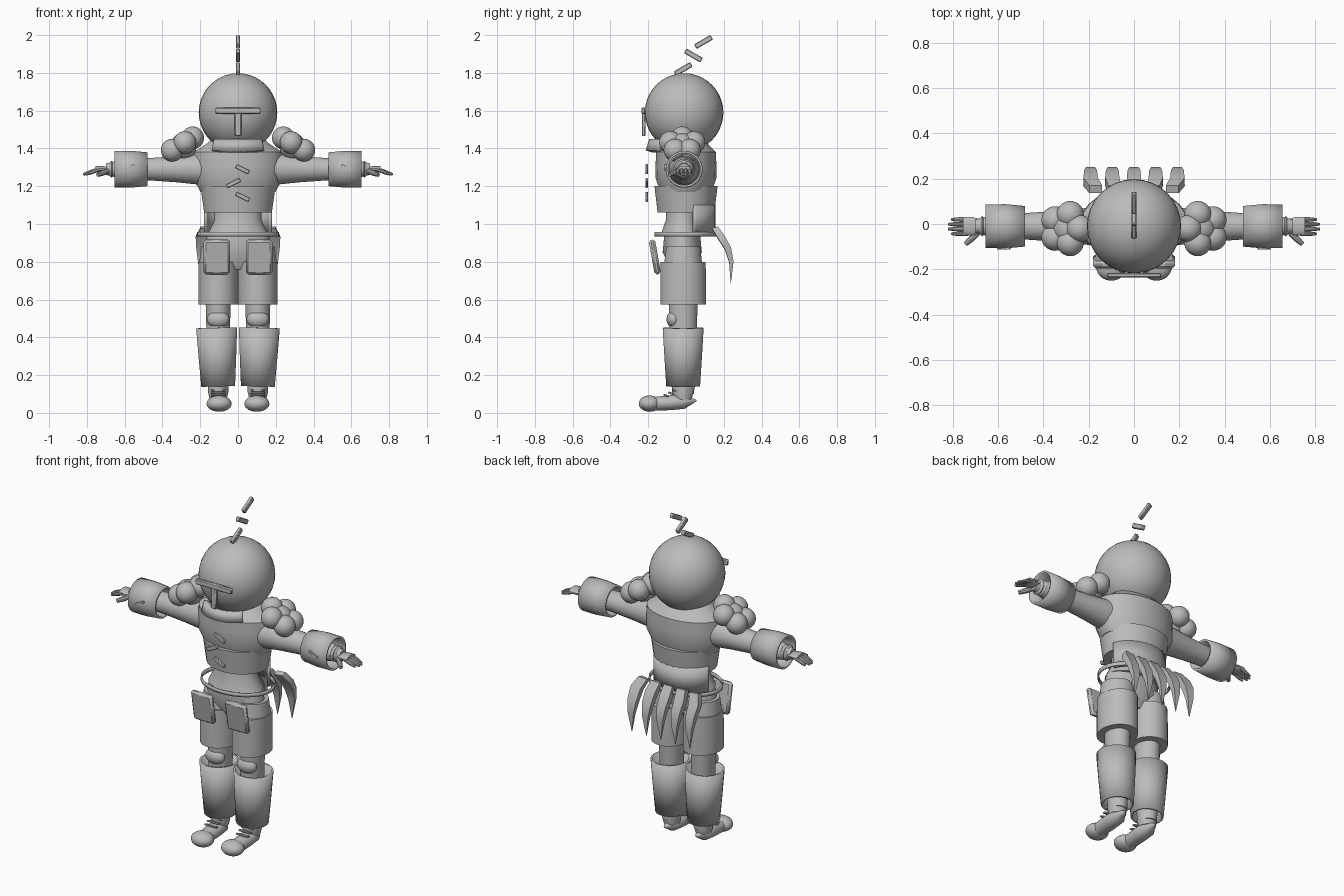
import bpy, bmesh
from math import cos, sin, radians, tau
from mathutils import Euler, Matrix, Vector

default_cube = bpy.data.objects.get("Cube")
if default_cube:
    bpy.data.objects.remove(default_cube, do_unlink=True)

GREY = (0.5, 0.5, 0.5, 1)
grey = bpy.data.materials.new("plain_grey")
grey.use_nodes = True
grey.diffuse_color = GREY
grey.node_tree.nodes["Principled BSDF"].inputs["Base Color"].default_value = GREY


def finish(name, bm, mirror=False, thickness=0, bevel=0):
    """Turn a bmesh into a shaded object with its modifiers."""
    bmesh.ops.recalc_face_normals(bm, faces=bm.faces)
    for face in bm.faces:
        face.smooth = True
    mesh = bpy.data.meshes.new(name)
    bm.to_mesh(mesh)
    bm.free()
    mesh.set_sharp_from_angle(angle=radians(35))
    mesh.materials.append(grey)
    part = bpy.data.objects.new(name, mesh)
    bpy.context.collection.objects.link(part)
    if thickness:
        shell = part.modifiers.new("shell", 'SOLIDIFY')
        shell.thickness = thickness
        shell.offset = -1
    if bevel:
        chamfer = part.modifiers.new("chamfer", 'BEVEL')
        chamfer.width = bevel
        chamfer.segments = 1
    if mirror:
        part.modifiers.new("mirror", 'MIRROR')


def tube(name, path, radii, flat=1, sides=28, closed=True, **options):
    """Skin evenly spaced oval rings from the path's start to its end."""
    start, end = Vector(path[0]), Vector(path[-1])
    along = (end - start).normalized()
    reference = Vector((0, 1, 0)) if abs(along.z) > 0.9 else Vector((0, 0, 1))
    across = reference.cross(along).normalized()
    up = along.cross(across)
    bm = bmesh.new()
    rings = []
    for step, radius in enumerate(radii):
        # A path with a point for each ring may bend; otherwise it is straight
        if len(path) == len(radii):
            centre = Vector(path[step])
        else:
            centre = start.lerp(end, step / (len(radii) - 1))
        ring = []
        for side in range(sides):
            angle = tau * (side + 0.5) / sides
            offset = across * cos(angle) + up * sin(angle) * flat
            ring.append(bm.verts.new(centre + offset * radius))
        rings.append(ring)
    for lower, upper in zip(rings, rings[1:]):
        for side in range(sides):
            after = (side + 1) % sides
            bm.faces.new((lower[side], lower[after], upper[after], upper[side]))
    if closed:
        bm.faces.new(rings[0])
        bm.faces.new(rings[-1])
    finish(name, bm, **options)


def place(centre, scale, tilt=(0, 0, 0)):
    turn = Euler([radians(angle) for angle in tilt])
    return Matrix.LocRotScale(Vector(centre), turn, Vector(scale))


def ball(name, centre, scale, **options):
    bm = bmesh.new()
    bmesh.ops.create_uvsphere(bm, u_segments=32, v_segments=20, radius=1,
                              matrix=place(centre, scale))
    finish(name, bm, **options)


def box(name, centre, size, tilt=(0, 0, 0), **options):
    bm = bmesh.new()
    bmesh.ops.create_cube(bm, size=1, matrix=place(centre, size, tilt))
    finish(name, bm, **options)


def band(name, radius, flat, bottom, top, middle, spread, thickness, flare=1):
    """Curved upright strip centred on the angle called middle."""
    bm = bmesh.new()
    pieces = 32
    pairs = []
    for piece in range(pieces + 1):
        angle = radians(middle + spread * (piece / pieces - 0.5))
        x, y = radius * cos(angle), radius * flat * sin(angle)
        pairs.append((bm.verts.new((x * flare, y * flare, bottom)),
                      bm.verts.new((x, y, top))))
    for (low, high), (next_low, next_high) in zip(pairs, pairs[1:]):
        bm.faces.new((low, next_low, next_high, high))
    bmesh.ops.remove_doubles(bm, verts=bm.verts, dist=0.0001)
    finish(name, bm, thickness=thickness)


BACK, FRONT = 90, -90

# Head, visor and chin guard
ball("head", (0, -0.01, 1.59), [0.208] * 3)
box("visor_bar", (0, -0.226, 1.6), (0.24, 0.02, 0.034), bevel=0.005)
box("visor_stem", (0, -0.224, 1.53), (0.036, 0.02, 0.13), bevel=0.005)
band("chin_guard", 0.18, 1.08, 1.39, 1.45, FRONT, 90, thickness=0.035, flare=1.1)

# Zigzag crest, each piece leaning the other way
for piece, name in enumerate(("crest_base", "crest_middle", "crest_tip")):
    lean = -30 if name == "crest_middle" else 30
    box(name, (0, piece * 0.054 - 0.015, 1.82 + piece * 0.072),
        (0.022, 0.1, 0.028), (lean, 0, 0), bevel=0.004)

# Hips, waist and vest
tube("hips", [(0, -0.02, 0.76), (0, -0.02, 0.94)], (0.1, 0.18, 0.165), flat=0.58)
tube("waist", [(0, -0.02, 0.94), (0, -0.02, 1.1)], (0.165, 0.125, 0.125), flat=0.7)
tube("vest_body", [(0, 0, 1.06), (0, 0, 1.2)], (0.18, 0.2), flat=0.84)
tube("vest_yoke", [(0, 0, 1.17), (0, 0, 1.38)], (0.2, 0.237, 0.238, 0.235), flat=0.68)
tube("vest_shoulders", [(0, 0, 1.38), (0, 0, 1.48)], (0.235, 0.16, 0.1), flat=0.68)
band("vest_back_panel", 0.187, 0.83, 0.945, 1.1, BACK, 150, thickness=0.015)

# Three slanted chest clasps
for row, name in enumerate(("upper_clasp", "middle_clasp", "lower_clasp")):
    side = -1 if name == "middle_clasp" else 1
    box(name, (side * 0.024, -0.208, 1.29 - row * 0.073), (0.08, 0.014, 0.024),
        (0, side * 26, 0), bevel=0.004)

# Belt and the pointed coat tails behind it
band("belt", 0.218, 0.77, 0.935, 0.957, BACK, 360, thickness=0.008)
for place_in_row in range(-2, 3):
    x = place_in_row * 0.096
    curve = [(x * 0.88, 0.153, 0.98), (x, 0.186, 0.93), (x, 0.222, 0.87),
             (x, 0.24, 0.8), (x, 0.237, 0.685)]
    tube("coat_tail", curve, (0.04, 0.045, 0.04, 0.028, 0.002), flat=0.6, sides=4)

# Pouches on the thighs
box("thigh_pouch", (0.112, -0.165, 0.825), (0.14, 0.034, 0.185), (10, 0, 0),
    mirror=True, bevel=0.012)

# Shoulder clusters: a ring of balls around a core, sloping outward
ball("shoulder_core", (0.29, -0.02, 1.41), [0.07] * 3, mirror=True)
BALLS = 5
for number in range(BALLS):
    angle = tau * (number + 0.5) / BALLS
    reach = 0.06 * cos(angle)
    ball("shoulder_ball", (0.3 + reach, 0.065 * sin(angle) - 0.02, 1.42 - reach * 0.6),
         [0.06] * 3, mirror=True)

# Arms, cuffs and wrists
ARM_Y, ARM_Z = -0.01, 1.29


def arm_tube(name, inner, outer, radii, **options):
    tube(name, [(inner, ARM_Y, ARM_Z), (outer, ARM_Y, ARM_Z)], radii, mirror=True, **options)


arm_tube("arm", 0.18, 0.6, (0.085, 0.07, 0.06, 0.055))
arm_tube("forearm", 0.6, 0.7, (0.055, 0.03))
arm_tube("cuff", 0.48, 0.655, (0.09, 0.098, 0.097), closed=False, thickness=0.012)
box("cuff_mark", (0.575, -0.107, 1.3), (0.06, 0.012, 0.012), (0, 25, 0), mirror=True)
for inner in (0.64, 0.66):
    arm_tube("wrist_ring", inner, inner + 0.02, (0.036, 0.046, 0.036))

# Hands
arm_tube("palm", 0.67, 0.755, (0.03, 0.041, 0.042), flat=0.4, sides=16)
for finger, name in enumerate(("little_finger", "ring_finger", "middle_finger", "index_finger")):
    y = 0.02 - finger * 0.021
    tip = 0.82 if name in ("ring_finger", "middle_finger") else 0.805
    tube(name, [(0.735, y, ARM_Z), (tip, y, ARM_Z - 0.028)], (0.011, 0.011, 0.01, 0.006),
         sides=10, mirror=True)
tube("thumb", [(0.69, -0.04, 1.28), (0.743, -0.088, 1.26)], (0.013, 0.015, 0.011),
     sides=10, mirror=True)

# Legs, shorts, knees and gaiters
LEG_X, LEG_Y = 0.105, -0.015


def leg_tube(name, bottom, top, radii, splay=0, **options):
    tube(name, [(LEG_X, LEG_Y, bottom), (LEG_X + splay, LEG_Y, top)], radii,
         mirror=True, **options)


leg_tube("leg", 0.1, 0.8, (0.05, 0.06, 0.066, 0.08), flat=1.16)
leg_tube("shorts_leg", 0.575, 0.8, (0.106, 0.106, 0.104), flat=1.15)
leg_tube("shorts_top", 0.8, 0.88, (0.1, 0.09), flat=1)
ball("knee_pad", (LEG_X, -0.065, 0.495), (0.06, 0.038, 0.045), mirror=True)
leg_tube("gaiter", 0.14, 0.45, (0.09, 0.1, 0.109), splay=0.008, closed=False, thickness=0.01)
leg_tube("ankle", 0.07, 0.15, (0.045, 0.054, 0.054))

# Feet with round toes and laces
tube("foot", [(LEG_X, -0.2, 0.045), (LEG_X, 0.055, 0.065)],
     (0.04, 0.045, 0.047, 0.045, 0.004), flat=0.85, mirror=True)
ball("toe_cap", (0.1, -0.192, 0.049), (0.066, 0.058, 0.043), mirror=True)
for lace in range(3):
    box("lace", (LEG_X, lace * 0.024 - 0.105, lace * 0.012 + 0.092), (0.075, 0.03, 0.01),
        (-22, 0, 0), mirror=True, bevel=0.003)
